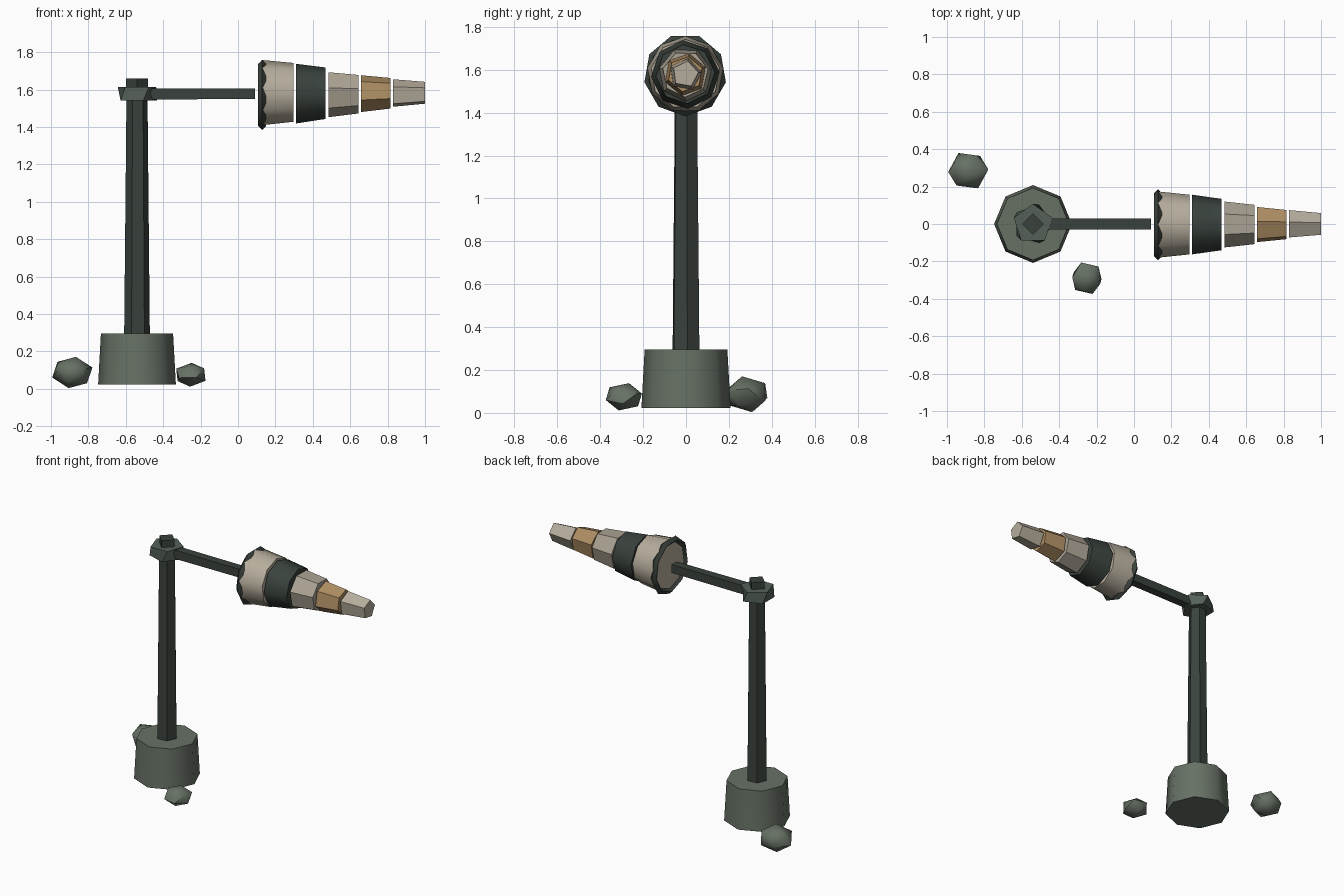
import bpy
import math
from mathutils import Vector, Euler

default = bpy.data.objects.get("Cube")
if default:
    bpy.data.objects.remove(default)


def make_material(name, color):
    mat = bpy.data.materials.new(name)
    mat.use_nodes = True
    mat.diffuse_color = (*color, 1)
    mat.node_tree.nodes["Principled BSDF"].inputs["Base Color"].default_value = (*color, 1)
    return mat


dark = make_material("dark green metal", (0.042, 0.055, 0.046))
stone = make_material("grey green stone", (0.135, 0.165, 0.13))
collar_green = make_material("mid green metal", (0.09, 0.12, 0.098))
cream = make_material("cream cloth", (0.47, 0.42, 0.335))
taupe = make_material("faded cream cloth", (0.41, 0.365, 0.295))
tan = make_material("tan cloth", (0.42, 0.27, 0.125))


def finish(obj, name, mat):
    obj.name = name
    obj.data.materials.append(mat)
    obj.select_set(True)
    bpy.context.view_layer.objects.active = obj
    bpy.ops.object.shade_smooth_by_angle(angle=math.radians(48))
    return obj


def frustum(name, mat, sides, start, end, r1, r2, turn=0.0, twist=0.0):
    """Closed tapered prism from start to end; turn and twist in degrees."""
    start, end = Vector(start), Vector(end)
    along_x = abs(end.x - start.x) > 0.001
    verts = []
    for centre, r, spin in ((start, r1, turn), (end, r2, turn + twist)):
        for i in range(sides):
            a = math.radians(spin) + math.tau * i / sides
            u, v = r * math.cos(a), r * math.sin(a)
            verts.append(centre + Vector((0, u, v) if along_x else (u, v, 0)))
    faces = [tuple(reversed(range(sides))), tuple(range(sides, 2 * sides))]
    for i in range(sides):
        j = (i + 1) % sides
        faces.append((i, j, sides + j, sides + i))
    mesh = bpy.data.meshes.new(name)
    mesh.from_pydata(verts, [], faces)
    obj = bpy.data.objects.new(name, mesh)
    bpy.context.collection.objects.link(obj)
    bpy.ops.object.select_all(action="DESELECT")
    return finish(obj, name, mat)


# Mast: footing, pole, collar and cap
px = -0.54
frustum("footing", stone, 8, (px, 0, 0.022), (px, 0, 0.295), 0.208, 0.193)
frustum("pole", dark, 6, (px, 0, 0.28), (px, 0, 1.6), 0.069, 0.056, turn=5)
frustum("collar", collar_green, 5, (px, 0, 1.54), (px, 0, 1.613), 0.108, 0.108, turn=0, twist=18)
frustum("mast_cap", dark, 4, (px, 0, 1.57), (px, 0, 1.66), 0.058, 0.058)

# Horizontal arm
az = 1.577
frustum("arm", dark, 4, (-0.5, 0, az), (0.09, 0, az), 0.042, 0.04, turn=45)

# Sock bands: name, material, sides, x start, x end, start and end radius, turn
bands = (
    ("mouth_band", cream, 9, 0.125, 0.297, 0.18, 0.162, 10),
    ("dark_band", dark, 8, 0.31, 0.467, 0.16, 0.138, 4),
    ("middle_band", taupe, 7, 0.483, 0.643, 0.126, 0.108, 12),
    ("tan_band", tan, 6, 0.657, 0.815, 0.1, 0.083, 20),
    ("tip_band", cream, 5, 0.829, 1.0, 0.078, 0.062, 8),
)
for name, mat, sides, x1, x2, r1, r2, turn in bands:
    frustum(name, mat, sides, (x1, -0.003, 1.578), (x2, -0.003, 1.58), r1, r2, turn)

# Hoop at the sock mouth
bpy.ops.mesh.primitive_torus_add(major_segments=9, minor_segments=4, major_radius=0.172,
                                 minor_radius=0.021, location=(0.129, -0.004, 1.576),
                                 rotation=(0, math.pi / 2, 0))
finish(bpy.context.object, "hoop", dark)

# Loose rocks
rocks = (
    ("back_rock", (-0.886, 0.285, 0.087), (0.113, 0.109, 0.087), (14, 8, 10)),
    ("front_rock", (-0.252, -0.29, 0.075), (0.09, 0.092, 0.066), (-10, 12, 40)),
)
for name, centre, size, tilt in rocks:
    bpy.ops.mesh.primitive_ico_sphere_add(subdivisions=1, radius=1, location=centre)
    rock = bpy.context.object
    turn = Euler([math.radians(t) for t in tilt]).to_matrix()
    for v in rock.data.vertices:
        p = turn @ v.co
        v.co = Vector([p[i] * size[i] for i in range(3)])
    finish(rock, name, stone)
